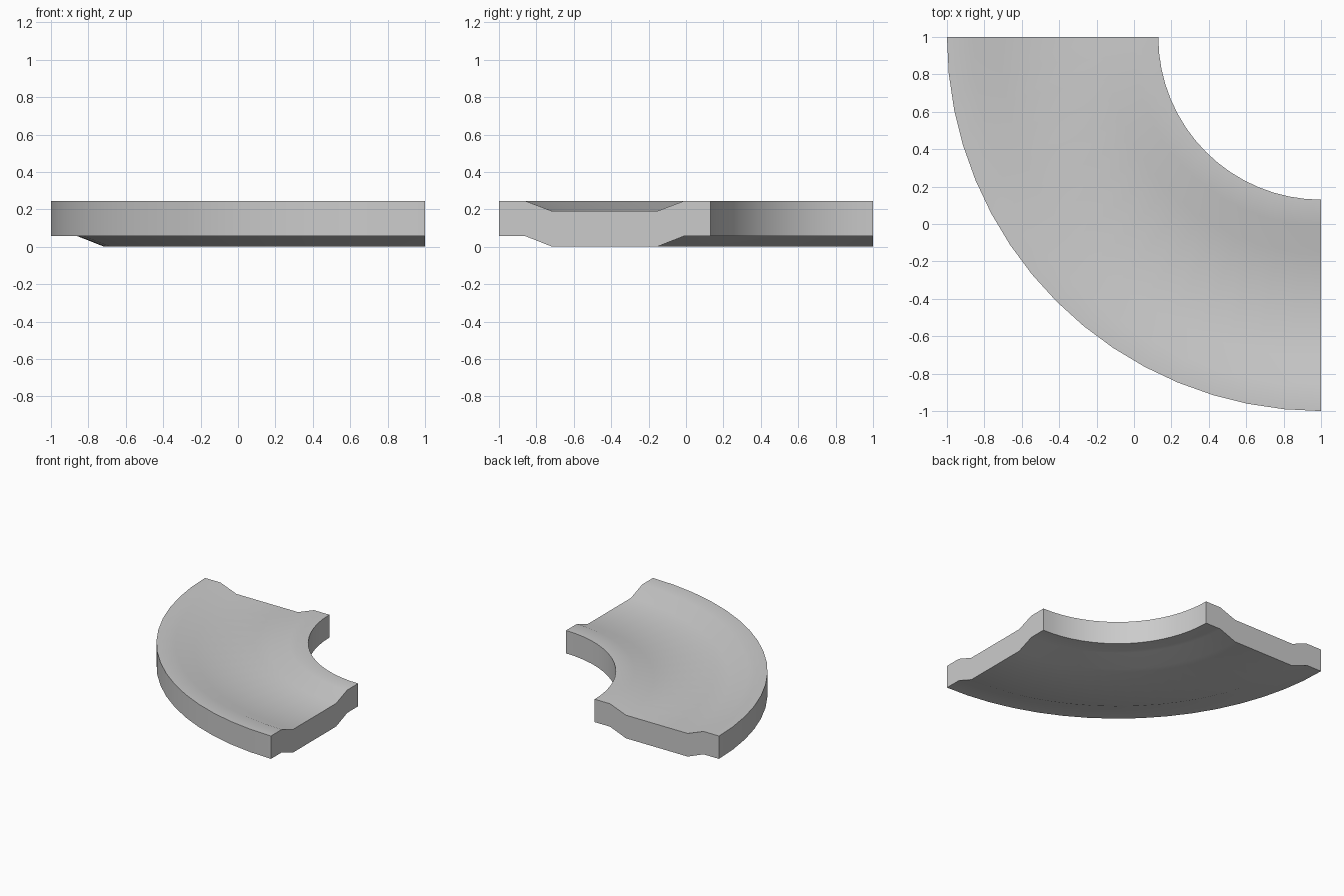
import bpy, bmesh
from math import sin, cos, pi, radians

if "Cube" in bpy.data.objects:
    bpy.data.objects.remove(bpy.data.objects["Cube"])

# Channel cross-section: (distance from bend centre, height)
PROFILE = [
    (2.0, 0.057), (1.86, 0.057), (1.715, 0.0), (1.155, 0.0), (1.01, 0.057), (0.87, 0.057),
    (0.87, 0.245), (1.01, 0.245), (1.155, 0.19), (1.715, 0.19), (1.86, 0.245), (2.0, 0.245),
]
SEGMENTS = 16
CENTRE = (1.0, 1.0)

# Sweep the section through a quarter turn
bm = bmesh.new()
rings = []
for i in range(SEGMENTS + 1):
    a = pi + (pi / 2) * i / SEGMENTS
    rings.append([bm.verts.new((CENTRE[0] + r * cos(a), CENTRE[1] + r * sin(a), z))
                  for r, z in PROFILE])
n = len(PROFILE)
for r0, r1 in zip(rings, rings[1:]):
    for j in range(n):
        k = (j + 1) % n
        bm.faces.new((r0[j], r0[k], r1[k], r1[j]))

# Flat end faces, split into quads between underside and top
for ring in (rings[0], rings[-1]):
    for j in range(n // 2 - 1):
        bm.faces.new((ring[j], ring[j + 1], ring[n - 2 - j], ring[n - 1 - j]))
bmesh.ops.recalc_face_normals(bm, faces=bm.faces)

mesh = bpy.data.meshes.new("curved_track")
bm.to_mesh(mesh)
bm.free()
track = bpy.data.objects.new("curved_track", mesh)
bpy.context.collection.objects.link(track)

# Smooth along the bend, crisp at the rims and ends
bpy.context.view_layer.objects.active = track
track.select_set(True)
bpy.ops.object.shade_smooth_by_angle(angle=radians(30))
